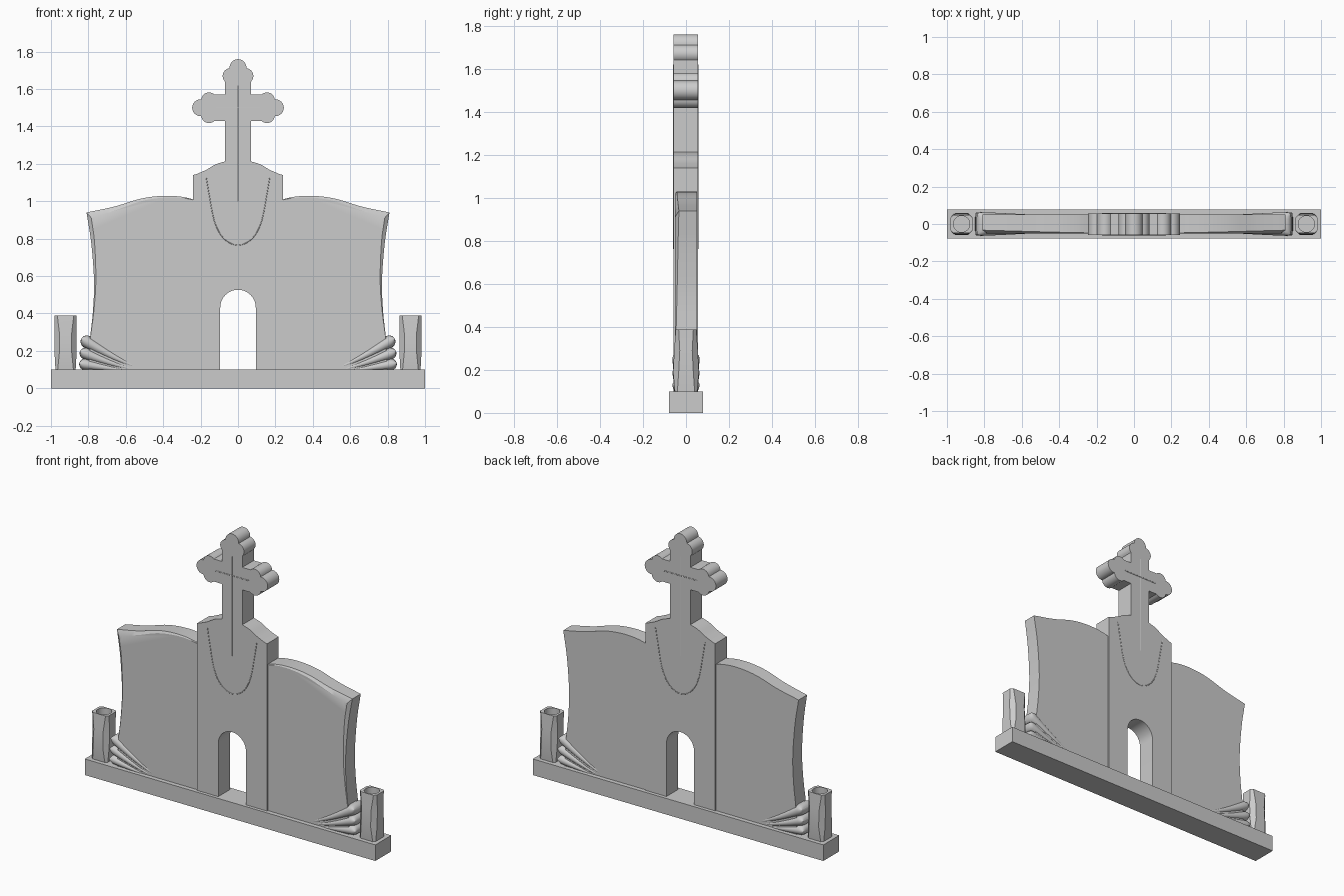
import bpy, bmesh
from math import sin, cos, pi, radians, copysign
from mathutils import Vector

if "Cube" in bpy.data.objects:
    bpy.data.objects.remove(bpy.data.objects["Cube"])


def finish(name, bm, angle=30):
    bmesh.ops.recalc_face_normals(bm, faces=bm.faces)
    me = bpy.data.meshes.new(name)
    bm.to_mesh(me)
    bm.free()
    ob = bpy.data.objects.new(name, me)
    bpy.context.collection.objects.link(ob)
    bpy.ops.object.select_all(action='DESELECT')
    ob.select_set(True)
    bpy.context.view_layer.objects.active = ob
    bpy.ops.object.shade_smooth_by_angle(angle=radians(angle))
    return ob


def loft(name, rings, angle=30):
    """Skin a list of equally long closed rings and cap both ends."""
    bm = bmesh.new()
    loops = [[bm.verts.new(p) for p in ring] for ring in rings]
    n = len(loops[0])
    for a, b in zip(loops, loops[1:]):
        for i in range(n):
            j = (i + 1) % n
            bm.faces.new((a[i], a[j], b[j], b[i]))
    bm.faces.new(loops[0])
    bm.faces.new(loops[-1])
    return finish(name, bm, angle)


def arc(cx, cz, r, a0, a1, n):
    return [(cx + r * cos(radians(a0 + (a1 - a0) * i / n)),
             cz + r * sin(radians(a0 + (a1 - a0) * i / n))) for i in range(n + 1)]


def smooth_path(points, steps=6):
    """Catmull-Rom interpolation through tuples of any length."""
    pts = [Vector(p) for p in points]
    pts = [pts[0] * 2 - pts[1]] + pts + [pts[-1] * 2 - pts[-2]]
    out = []
    for a, b, c, d in zip(pts, pts[1:], pts[2:], pts[3:]):
        for k in range(steps):
            t = k / steps
            out.append(0.5 * (2 * b + (c - a) * t + (2 * a - 5 * b + 4 * c - d) * t * t
                              + (3 * b - a - 3 * c + d) * t ** 3))
    return out + [pts[-2]]


# base slab
W, D, H = 1.0, 0.078, 0.1
loft("base", [[(-W, -D, z), (W, -D, z), (W, D, z), (-W, D, z)] for z in (0, H)])

# central pillar with doorway and trefoil cross, as one outline
lobe_a = arc(0.155, -0.04, 0.042, 225.6, -7 + 360, 10)
lobe_end = arc(0.2, 0, 0.045, -94, 94, 16)
lobe_b = [(u, -v) for u, v in reversed(lobe_a)]
arm = lobe_a + lobe_end[1:-1] + lobe_b
half = [(0.095, H), (0.24, H), (0.24, 1.14)]
half += [tuple(p) for p in smooth_path([(0.22, 1.146), (0.17, 1.168), (0.12, 1.197), (0.07, 1.213)], 4)]
half += [(0.07, 1.43)] + [(u, 1.5 + v) for u, v in arm] + [(0.07, 1.57)]
half += [(-v, 1.515 + u) for u, v in lobe_a + lobe_end[1:9]]
outline = half + [(-x, z) for x, z in reversed(half[:-1])] + arc(0, 0.432, 0.095, 180, 0, 20)
loft("pillar_and_cross", [[(x, y, z) for x, z in outline] for y in (-0.058, 0.056)])

# fine relief lines on both faces of the pillar
garland = smooth_path([(-0.17, 1.13), (-0.155, 1.04), (-0.125, 0.89), (-0.075, 0.80), (0, 0.765),
                       (0.075, 0.80), (0.125, 0.89), (0.155, 1.04), (0.17, 1.13)])
lines = [[(0, 1.62), (0, 1.0)], [(-0.115, 1.5), (0.115, 1.5)], garland]
for y, side in ((-0.058, "front"), (0.056, "back")):
    for pts in lines:
        cu = bpy.data.curves.new("relief_line_" + side, 'CURVE')
        cu.dimensions = '3D'
        cu.bevel_depth = 0.0025
        cu.bevel_resolution = 1
        sp = cu.splines.new('POLY')
        sp.points.add(len(pts) - 1)
        for q, p in zip(sp.points, pts):
            q.co = (p[0], y, p[1], 1)
        bpy.context.collection.objects.link(bpy.data.objects.new("relief_line_" + side, cu))

# wing outlines: x, z, inset in x, inset in z, chamfer depth
top_edge = smooth_path([(0.22, 1.005, 0, 0.002, 0.002), (0.30, 1.024, 0, 0.006, 0.004),
                        (0.40, 1.029, 0, 0.010, 0.006), (0.52, 1.014, 0, 0.014, 0.009),
                        (0.66, 0.972, 0.005, 0.020, 0.013), (0.81, 0.94, 0.025, 0.028, 0.017)])
side_edge = smooth_path([(0.81, 0.94, 0.025, 0.028, 0.017), (0.785, 0.78, 0.018, 0, 0.013),
                         (0.770, 0.58, 0.010, 0, 0.009), (0.775, 0.42, 0.005, 0, 0.005),
                         (0.79, 0.28, 0.002, 0, 0.002)])
wing = top_edge + side_edge[1:] + [Vector((0.80, H, 0.002, 0, 0.002)), Vector((0.22, H, 0, 0, 0.002))]

# flutes: tip, bend, blunt end, end radius
flutes = [((0.50, 0.10), (0.60, 0.125), (0.808, 0.249), 0.034),
          ((0.51, 0.09), (0.64, 0.115), (0.815, 0.186), 0.032),
          ((0.53, 0.085), (0.66, 0.10), (0.818, 0.128), 0.031)]


def flute(name, s, tip, bend, end, r_end):
    p0, p1, p2 = Vector(tip), Vector(bend), Vector(end)
    stations = []
    for i in range(13):
        t = i / 12
        p = p0 * (1 - t) ** 2 + p1 * 2 * t * (1 - t) + p2 * t * t
        d = ((p1 - p0) * (1 - t) + (p2 - p1) * t).normalized()
        stations.append((p, d, 0.006 + (r_end - 0.006) * t, 0.046 + 0.017 * t))
    for a in (20, 40, 60, 75, 86):
        c = cos(radians(a))
        stations.append((p2 + d * r_end * sin(radians(a)), d, r_end * c, 0.063 - 0.008 * (1 - c)))
    rings = []
    for p, d, r, hy in stations:
        ring = []
        for k in range(24):
            a = 2 * pi * k / 24
            n = r * sin(a)
            ring.append((s * (p.x - d.y * n), hy * copysign(abs(cos(a)) ** 0.6, cos(a)), p.y + d.x * n))
        rings.append(ring)
    loft(name, rings, 50)


def octagon(cx, hx, hy, c, z):
    """Square with cut corners, each side split in three."""
    pts = [(hx, -hy + c), (hx, hy - c), (hx - c, hy), (-hx + c, hy),
           (-hx, hy - c), (-hx, -hy + c), (-hx + c, -hy), (hx - c, -hy)]
    out = []
    for i, (x, y) in enumerate(pts):
        u, v = pts[(i + 1) % 8]
        out += [(cx + x + (u - x) * k / 3, y + (v - y) * k / 3, z) for k in range(3)]
    return out


def circle(cx, r, z):
    # starts at the same corner as the octagon
    return [(cx + r * cos(2 * pi * k / 24 - pi / 8), r * sin(2 * pi * k / 24 - pi / 8), z) for k in range(24)]


for s, side in ((1, "right"), (-1, "left")):
    # wing slab with chamfered front edge
    loft("wing_" + side, [
        [(s * x, 0.05, z) for x, z, dx, dz, c in wing],
        [(s * x, -0.05 + c, z) for x, z, dx, dz, c in wing],
        [(s * (x - dx), -0.05, z - dz) for x, z, dx, dz, c in wing]])
    # fanned flutes at the foot of the wing
    for i, f in enumerate(flutes):
        flute(f"flute_{side}_{i + 1}", s, *f)
    # faceted vase with a round hole
    cx = s * 0.922
    loft("vase_" + side, [
        octagon(cx, 0.054, 0.052, 0.012, H), octagon(cx, 0.059, 0.060, 0.026, 0.19),
        octagon(cx, 0.058, 0.055, 0.026, 0.29), octagon(cx, 0.058, 0.048, 0.014, 0.388),
        circle(cx, 0.044, 0.388), circle(cx, 0.044, 0.33)], 20)
